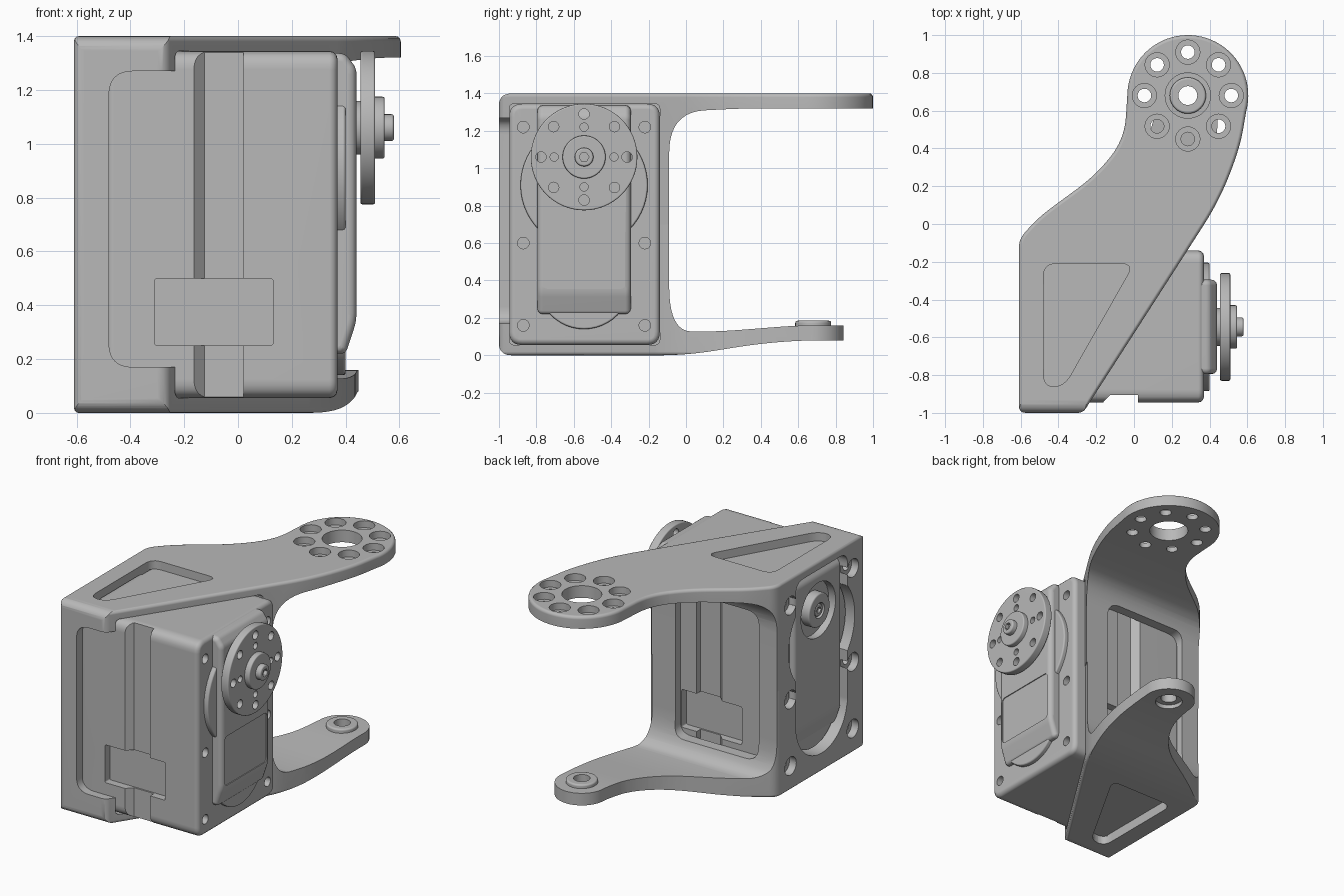
import bpy, bmesh, math
from mathutils import Vector

if "Cube" in bpy.data.objects:
    bpy.data.objects.remove(bpy.data.objects["Cube"])

grey = bpy.data.materials.new("plain_grey")
grey.diffuse_color = (0.48, 0.48, 0.48, 1)
grey.use_nodes = True
grey.node_tree.nodes["Principled BSDF"].inputs["Base Color"].default_value = grey.diffuse_color
PLACE = {'x': lambda a, b, h: (h, a, b), 'y': lambda a, b, h: (a, h, b), 'z': lambda a, b, h: (a, b, h)}
parts, cutters = [], []


def rounded(pts, r=0.0, n=6):
    """Round polygon corners; a point may carry its own radius as third value."""
    out = []
    for i, p in enumerate(pts):
        rad = p[2] if len(p) > 2 else r
        c = Vector(p[:2])
        a, b = Vector(pts[i - 1][:2]) - c, Vector(pts[(i + 1) % len(pts)][:2]) - c
        if rad <= 0:
            new = [c]
        else:
            s = c + a.normalized() * min(rad, a.length * 0.49)
            e = c + b.normalized() * min(rad, b.length * 0.49)
            new = []
            for k in range(n + 1):
                t = k / n
                new.append(s * (1 - t) ** 2 + c * 2 * t * (1 - t) + e * t * t)
        for q in new:
            if not out or (q - out[-1]).length > 1e-4:
                out.append(q)
    return [tuple(q) for q in out]


def arc(cx, cy, r, a0=0, a1=360, n=40):
    full = a1 - a0 == 360
    return [(cx + r * math.cos(math.radians(a0 + (a1 - a0) * k / n)),
             cy + r * math.sin(math.radians(a0 + (a1 - a0) * k / n)), 0) for k in range(n if full else n + 1)]


def rect(a0, b0, a1, b1, r):
    return rounded([(a0, b0), (a1, b0), (a1, b1), (a0, b1)], r)


def prism(name, pts, axis, lo, hi, bevel=0.0, ends=(0, 1), cutter=False):
    bm = bmesh.new()
    rings = [[bm.verts.new(PLACE[axis](p[0], p[1], h)) for p in pts] for h in (lo, hi)]
    caps = [bm.faces.new(ring) for ring in rings]
    n = len(pts)
    for i in range(n):
        j = (i + 1) % n
        bm.faces.new((rings[0][i], rings[0][j], rings[1][j], rings[1][i]))
    bmesh.ops.recalc_face_normals(bm, faces=bm.faces[:])
    if bevel:
        edges = [e for k in ends for e in caps[k].edges]
        bmesh.ops.bevel(bm, geom=edges, offset=bevel, segments=3, profile=0.5,
                        affect='EDGES', clamp_overlap=False)
    me = bpy.data.meshes.new(name)
    bm.to_mesh(me)
    bm.free()
    ob = bpy.data.objects.new(name, me)
    bpy.context.collection.objects.link(ob)
    if cutter:
        ob.hide_render = True
        cutters.append(ob)
    else:
        me.materials.append(grey)
        parts.append(ob)
    return ob


def cut(pts, axis, lo, hi, **kw):
    return prism("cutter", pts, axis, lo, hi, cutter=True, **kw)


def disc(name, r, lo, hi, y=-0.545, z=1.06, bevel=0.0, n=48):
    return prism(name, arc(y, z, r, n=n), 'x', lo, hi, bevel)


def boolean(ob, tools, op='DIFFERENCE'):
    for t in tools:
        m = ob.modifiers.new("bool", 'BOOLEAN')
        m.operation, m.solver, m.object = op, 'EXACT', t
    dg = bpy.context.evaluated_depsgraph_get()
    me = bpy.data.meshes.new_from_object(ob.evaluated_get(dg))
    ob.modifiers.clear()
    ob.data = me


CX, CY, SY = 0.285, 0.68, -0.543          # arm pivot, servo middle
screws = [(y, z) for y in (-0.87, -0.22) for z in (0.16, 0.6, 1.22)]

# Bracket halves: side profile intersected with plan outline
base = [(-0.61, -1, 0.04), (-0.27, -1, 0.03)]
top_plan = rounded(base + [(0.45, 0.12, 0.15), (0.56, 0.4, 0.15)] + arc(CX, CY, 0.32, -15, 178)
                   + [(-0.05, 0.45, 0.18), (-0.2, 0.26, 0.13), (-0.5, 0.04, 0.08), (-0.61, -0.08, 0.05)])
low_plan = rounded(base + [(0.32, -0.08, 0.1), (0.43, 0.25, 0.2)] + arc(CX, CY, 0.163, -5, 182)
                   + [(0.09, 0.47, 0.15), (-0.05, 0.26, 0.15), (-0.4, 0.06, 0.15), (-0.61, -0.08, 0.05)])
top_side = rounded([(-1.001, 0.7), (-1.001, 1.4, 0.07), (1.05, 1.4), (1.05, 1.32), (0.3, 1.32, 0.1),
                    (-0.09, 1.3, 0.22), (-0.09, 0.7)], n=10)
low_side = rounded([(-1.001, 0.7), (-1.001, 0, 0.07), (0.0, 0, 0.15), (0.5, 0.08, 0.25), (0.95, 0.08),
                    (0.95, 0.16), (0.6, 0.16, 0.1), (0.15, 0.125, 0.15), (-0.09, 0.13, 0.24), (-0.09, 0.7)], n=10)
bracket_top = prism("bracket_top_arm", top_plan, 'z', 0.6, 1.4005, 0.02, (1,))
bracket_low = prism("bracket_bottom_arm", low_plan, 'z', -0.0005, 0.8, 0.02, (0,))
boolean(bracket_top, [cut(top_side, 'x', -0.9, 0.9)], 'INTERSECT')
boolean(bracket_low, [cut(low_side, 'x', -0.9, 0.9)], 'INTERSECT')

# Servo cavity, front and back windows, side opening, screw holes
shared = [cut(rect(-0.945, 0.055, -0.14, 1.345, 0.03), 'x', -0.48, 1.2),
          cut(rect(-0.48, 0.17, 0.7, 1.27, 0.09), 'y', -1.2, -0.8),
          cut(rect(-0.47, 0.21, 0.14, 1.19, 0.08), 'y', -0.3, 0.06),
          cut(rect(-0.815, 0.3, -0.275, 1.345, 0.08), 'x', -0.8, -0.4),
          cut(arc(-0.545, 0.91, 0.345, n=48), 'x', -0.81, -0.41),
          cut(arc(-0.545, 0.39, 0.268, n=48), 'x', -0.82, -0.42)]
for y, z in screws:
    shared.append(cut(arc(y, z, 0.06, n=24), 'x', -0.7, -0.56))
    shared.append(cut(arc(y, z, 0.03, n=16), 'x', -0.7, -0.4))
tri = rounded([(-0.48, -0.21), (0.0, -0.21), (-0.37, -0.86), (-0.48, -0.86)], 0.07)
top_only = [cut(tri, 'z', 1.25, 1.5), cut(arc(CX, CY, 0.12), 'z', 1.2, 1.5)]
for k in range(8):
    a = k * math.pi / 4
    x, y = CX + 0.23 * math.cos(a), CY + 0.23 * math.sin(a)
    top_only.append(cut(arc(x, y, 0.064, n=24), 'z', 1.355, 1.5))
    top_only.append(cut(arc(x, y, 0.036, n=20), 'z', 1.2, 1.5))
pivot_hole = cut(arc(CX, CY, 0.05, n=24), 'z', -0.1, 0.4)
boolean(bracket_top, shared + top_only)
boolean(bracket_low, shared + [cut(tri, 'z', -0.1, 0.1), pivot_hole,
                               cut(arc(CX, CY, 0.085, n=28), 'z', -0.1, 0.105)])

# Pivot boss on the bottom arm
boss = prism("pivot_boss", arc(CX, CY, 0.096), 'z', 0.13, 0.185, 0.012, (1,))
boolean(boss, [pivot_hole])

# Servo body with grooves, pockets and screw holes
body = prism("servo_body", rect(-0.945, 0.055, -0.14, 1.345, 0.07), 'x', -0.49, 0.37, 0.03)
tools = []
for s in (1, -1):
    groove = [(-0.17, -1.05), (-0.165, -0.946), (-0.125, -0.905), (0.02, -0.905), (0.02, -1.05)]
    tools.append(cut([(x, SY + s * (y - SY)) for x, y in groove], 'z', -0.2, 1.6))
    ends = sorted((SY + s * 0.352, SY + s * 0.5))
    tools.append(cut(rect(-0.31, 0.25, 0.13, 0.5, 0.012), 'y', *ends))
tools += [cut(arc(y, z, 0.031, n=20), 'x', 0.28, 0.5) for y, z in screws]
boolean(body, tools)

# Raised covers on both sides of the servo
cover = rounded([(0.3, 1.342), (0.4, 1.335, 0.02), (0.44, 1.28, 0.02), (0.44, 0.34, 0.03),
                 (0.4, 0.22, 0.02), (0.3, 0.22)])
front_cover = prism("servo_front_cover", cover, 'y', -0.795, -0.295, 0.03)
boolean(front_cover, [cut(rect(-0.765, 0.355, -0.325, 0.68, 0.03), 'x', 0.434, 0.5)])
back_cover = prism("servo_back_cover", [(-0.145 - x, z) for x, z in cover], 'y', -0.795, -0.295, 0.03)
boolean(back_cover, [disc_cut for disc_cut in [cut(arc(-0.545, 1.06, 0.18, n=40), 'x', -0.7, -0.535)]])
for side, lo, hi in (("front", 0.3, 0.4), ("back", -0.55, -0.42)):
    end = (1,) if side == "front" else (0,)
    boss_big = prism(side + "_gear_bulge", arc(-0.545, 0.91, 0.34, n=56), 'x', lo, hi, 0.01, end)
    prism(side + "_motor_bulge", arc(-0.545, 0.39, 0.25, n=48), 'x', lo, hi, 0.01, end)
    if side == "back":
        boolean(boss_big, [cut(arc(-0.545, 1.06, 0.18, n=40), 'x', -0.7, -0.535)])

# Output horn, hub and screw
horn = disc("horn_disc", 0.285, 0.455, 0.51, bevel=0.008, n=64)
holes = []
for k in range(8):
    a = k * math.pi / 4
    for r, size in ((0.23, 0.028),) + (((0.16, 0.022),) if k % 2 == 0 else ()):
        holes.append(cut(arc(-0.545 + r * math.cos(a), 1.06 + r * math.sin(a), size, n=16), 'x', 0.4, 0.6))
boolean(horn, holes)
disc("horn_shaft", 0.1, 0.42, 0.47)
disc("horn_hub", 0.115, 0.5, 0.545, bevel=0.008)
screw = disc("horn_screw", 0.05, 0.53, 0.58, bevel=0.01, n=28)
boolean(screw, [cut(arc(-0.545, 1.06, 0.026, n=6), 'x', 0.555, 0.7)])

# Idler on the back of the servo
idler = disc("idler_hub", 0.11, -0.595, -0.5, bevel=0.01)
boolean(idler, [cut(arc(-0.545, 1.06, 0.05, n=24), 'x', -0.7, -0.57)])
screw = disc("idler_screw", 0.04, -0.59, -0.55, bevel=0.006, n=24)
boolean(screw, [cut(arc(-0.545, 1.06, 0.022, n=6), 'x', -0.7, -0.572)])

# Clean up cutters and shade
for c in cutters:
    bpy.data.objects.remove(c)
for ob in parts:
    ob.data.materials.clear()
    ob.data.materials.append(grey)
    bpy.ops.object.select_all(action='DESELECT')
    ob.select_set(True)
    bpy.context.view_layer.objects.active = ob
    bpy.ops.object.shade_smooth_by_angle(angle=math.radians(35))
    m = ob.modifiers.new("normals", 'WEIGHTED_NORMAL')
    m.keep_sharp = True
